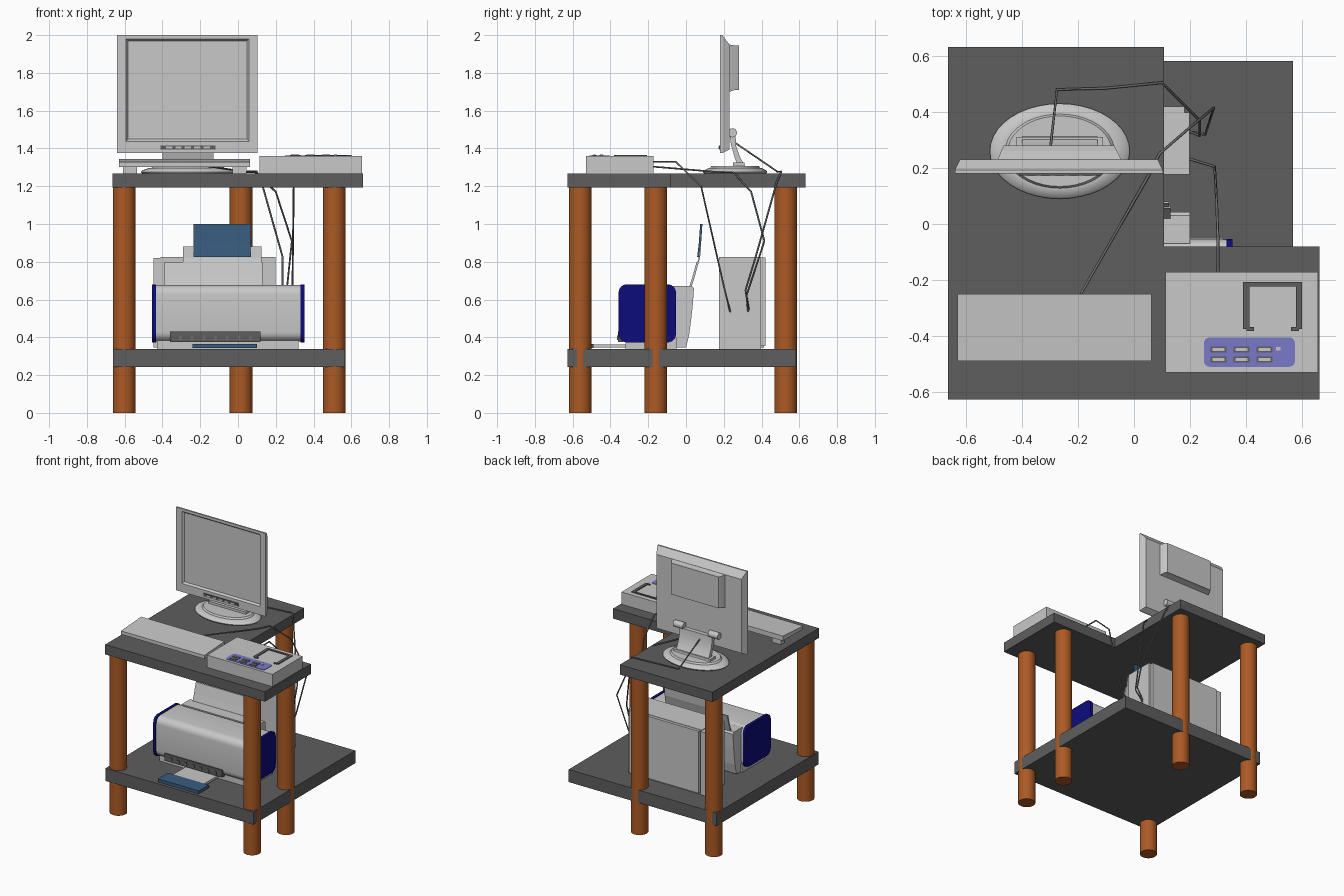
import bpy, bmesh, math
from mathutils import Vector

cube = bpy.data.objects.get("Cube")
if cube:
    bpy.data.objects.remove(cube, do_unlink=True)


def material(name, r, g, b):
    lin = [((c / 255 + 0.055) / 1.055) ** 2.4 if c > 10 else c / 255 / 12.92 for c in (r, g, b)]
    m = bpy.data.materials.new(name)
    m.use_nodes = True
    m.diffuse_color = (*lin, 1)
    m.node_tree.nodes["Principled BSDF"].inputs["Base Color"].default_value = (*lin, 1)
    return m


GREY = material("light grey", 200, 200, 200)
DARK = material("dark grey", 94, 94, 94)
WOOD = material("orange wood", 172, 90, 36)
NAVY = material("navy blue", 12, 12, 124)
STEEL = material("steel blue", 56, 92, 126)
LILAC = material("lilac", 122, 122, 200)
CABLE = material("cable grey", 110, 110, 110)


def finish(name, bm, mat, smooth=False):
    bmesh.ops.recalc_face_normals(bm, faces=bm.faces)
    me = bpy.data.meshes.new(name)
    bm.to_mesh(me)
    bm.free()
    ob = bpy.data.objects.new(name, me)
    me.materials.append(mat)
    bpy.context.collection.objects.link(ob)
    if smooth:
        bpy.ops.object.select_all(action='DESELECT')
        ob.select_set(True)
        bpy.context.view_layer.objects.active = ob
        bpy.ops.object.shade_smooth_by_angle(angle=math.radians(35))
    return ob


def loft(name, loops, mat, smooth=False):
    """Skin a list of equal-length point loops and cap both ends."""
    bm = bmesh.new()
    rings = [[bm.verts.new(p) for p in loop] for loop in loops]
    n = len(rings[0])
    for a, b in zip(rings, rings[1:]):
        for i in range(n):
            j = (i + 1) % n
            bm.faces.new((a[i], a[j], b[j], b[i]))
    bm.faces.new(rings[0])
    bm.faces.new(rings[-1])
    return finish(name, bm, mat, smooth)


def box(name, x, y, z, mat):
    return loft(name, [[(x[0], y[0], h), (x[1], y[0], h), (x[1], y[1], h), (x[0], y[1], h)] for h in z], mat)


def rect_xz(x0, x1, z0, z1, y):
    return [(x0, y, z0), (x1, y, z0), (x1, y, z1), (x0, y, z1)]


def prism(name, yz, x0, x1, mat, smooth=False):
    return loft(name, [[(x, y, z) for y, z in yz] for x in (x0, x1)], mat, smooth)


def round_rect(y0, y1, z0, z1, r, n=6):
    pts = []
    for k, (cy, cz) in enumerate(((y1 - r, z1 - r), (y0 + r, z1 - r), (y0 + r, z0 + r), (y1 - r, z0 + r))):
        for i in range(n + 1):
            a = math.pi / 2 * (k + i / n)
            pts.append((cy + r * math.cos(a), cz + r * math.sin(a)))
    return pts


def ellipse(cx, cy, rx, ry, z, n=40):
    return [(cx + rx * math.cos(2 * math.pi * i / n), cy + ry * math.sin(2 * math.pi * i / n), z) for i in range(n)]


def cable(name, pts, r=0.005):
    cu = bpy.data.curves.new(name, 'CURVE')
    cu.dimensions = '3D'
    cu.bevel_depth = r
    cu.bevel_resolution = 1
    cu.use_fill_caps = True
    sp = cu.splines.new('POLY')
    sp.points.add(len(pts) - 1)
    for p, co in zip(sp.points, pts):
        p.co = (*co, 1)
    cu.materials.append(CABLE)
    bpy.context.collection.objects.link(bpy.data.objects.new(name, cu))


# Table: two-piece top, shelf and five round legs
box("desk_top_left", (-0.665, 0.107), (-0.627, 0.633), (1.194, 1.268), DARK)
box("desk_top_right", (0.107, 0.663), (-0.627, -0.08), (1.194, 1.268), DARK)
box("lower_shelf", (-0.663, 0.567), (-0.627, 0.583), (0.244, 0.339), DARK)
for i, (x, y) in enumerate(((-0.602, -0.56), (0.51, -0.56), (0.51, -0.16), (0.016, 0.528), (-0.602, 0.528))):
    loft(f"leg_{i + 1}", [ellipse(x, y, 0.06, 0.06, z, 32) for z in (0, 1.2)], WOOD, True)

# Monitor: recessed screen, bevelled shell and rear housing
loft("monitor_shell", [rect_xz(-0.582, 0.047, 1.449, 1.969, 0.194),
                       rect_xz(-0.593, 0.058, 1.438, 1.98, 0.18),
                       rect_xz(-0.64, 0.103, 1.375, 2.0, 0.18),
                       rect_xz(-0.64, 0.103, 1.375, 2.0, 0.192),
                       rect_xz(-0.622, 0.085, 1.395, 1.95, 0.23)], GREY)
loft("monitor_rear_housing", [rect_xz(-0.487, -0.045, 1.70, 1.95, 0.228),
                              rect_xz(-0.475, -0.06, 1.71, 1.945, 0.26),
                              rect_xz(-0.465, -0.07, 1.71, 1.945, 0.28)], GREY)
box("monitor_button_strip", (-0.41, -0.12), (0.174, 0.182), (1.394, 1.416), DARK)
for i in range(5):
    x = -0.365 + i * 0.05
    box(f"monitor_button_{i + 1}", (x - 0.017, x + 0.017), (0.171, 0.176), (1.399, 1.411), GREY)

# Monitor stand: hinge knobs, curved neck, oval foot
for side, x in (("right", -0.41), ("left", -0.12)):
    loft(f"hinge_knob_{side}", [[(x + d, 0.246 + 0.024 * math.cos(a * math.pi / 10), 1.483 + 0.024 * math.sin(a * math.pi / 10))
                                 for a in range(20)] for d in (-0.04, 0.04)], GREY, True)
prism("stand_neck", [(0.232, 1.47), (0.262, 1.47), (0.266, 1.41), (0.288, 1.35), (0.32, 1.295),
                     (0.28, 1.295), (0.258, 1.35), (0.238, 1.42)], -0.40, -0.13, GREY, True)
box("stand_collar", (-0.42, -0.11), (0.25, 0.31), (1.30, 1.325), GREY)
loft("stand_foot", [ellipse(-0.265, 0.26, 0.25 * s, 0.17 * s, z)
                    for s, z in ((0.97, 1.268), (1, 1.276), (0.97, 1.284), (0.82, 1.296), (0.78, 1.296), (0.74, 1.308))],
     GREY, True)

# Keyboard on feet
prism("keyboard", [(-0.49, 1.302), (-0.25, 1.306), (-0.25, 1.343), (-0.49, 1.328)], -0.63, 0.063, GREY)
for side, x in (("right", -0.572), ("left", 0.008)):
    box(f"keyboard_foot_{side}", (x - 0.037, x + 0.037), (-0.30, -0.26), (1.268, 1.31), GREY)

# Telephone with handset cradle and key panel
box("telephone_body", (0.113, 0.657), (-0.53, -0.172), (1.268, 1.36), GREY)
panel = [(x, y) for x, y in round_rect(0.25, 0.575, -0.51, -0.405, 0.02, 4)]
loft("telephone_key_panel", [[(x, y, z) for x, y in panel] for z in (1.355, 1.363)], LILAC)
for i in range(3):
    for j in range(2):
        x, y = 0.302 + i * 0.082, -0.484 + j * 0.036
        box(f"key_rim_{i}_{j}", (x - 0.028, x + 0.028), (y - 0.011, y + 0.011), (1.36, 1.366), DARK)
        box(f"key_{i}_{j}", (x - 0.021, x + 0.021), (y - 0.006, y + 0.006), (1.362, 1.369), GREY)
box("telephone_lamp", (0.507, 0.523), (-0.452, -0.44), (1.36, 1.367), GREY)
box("cradle_back", (0.39, 0.60), (-0.223, -0.207), (1.358, 1.366), DARK)
for side, x in (("right", 0.401), ("left", 0.589)):
    box(f"cradle_arm_{side}", (x - 0.011, x + 0.011), (-0.375, -0.21), (1.358, 1.366), DARK)
    d = 0.014 if side == "right" else -0.014
    box(f"cradle_tip_{side}", (x + d - 0.014, x + d + 0.014), (-0.382, -0.368), (1.358, 1.366), DARK)

# Printer body, end caps, rear feeder
prism("printer_body", round_rect(-0.35, -0.055, 0.378, 0.676, 0.05), -0.442, 0.332, GREY, True)
for side, x in (("right", -0.455), ("left", 0.331)):
    prism(f"printer_cap_{side}", round_rect(-0.357, -0.053, 0.373, 0.681, 0.045), x, x + 0.02, NAVY, True)
box("printer_base", (-0.43, 0.32), (-0.32, -0.05), (0.339, 0.40), GREY)
prism("printer_rear", [(-0.07, 0.345), (0.0, 0.345), (0.018, 0.42), (0.035, 0.56), (0.042, 0.66),
                       (0.03, 0.672), (-0.07, 0.672)], -0.42, 0.2, GREY)


def sheet(name, yz, x0, x1, mat, t=0.007):
    prism(name, yz + [(y - t, z) for y, z in reversed(yz)], x0, x1, mat)


sheet("paper_guide", [(0.027, 0.66), (0.046, 0.72), (0.068, 0.80)], -0.39, 0.13, GREY, 0.012)
sheet("paper_support", [(0.062, 0.78), (0.074, 0.82), (0.08, 0.88)], -0.29, 0.125, GREY)
sheet("paper_support_extension", [(0.071, 0.825), (0.080, 0.90), (0.087, 1.0)], -0.235, 0.07, STEEL, 0.012)

# Printer outlet and tray
box("printer_outlet", (-0.36, 0.12), (-0.36, -0.33), (0.376, 0.43), DARK)
for i in range(7):
    x = -0.305 + i * 0.062
    box(f"outlet_roller_{i + 1}", (x - 0.008, x + 0.008), (-0.366, -0.355), (0.385, 0.41), CABLE)
box("output_tray", (-0.20, 0.06), (-0.50, -0.30), (0.345, 0.362), GREY)
box("output_tray_extension", (-0.24, 0.10), (-0.61, -0.49), (0.343, 0.366), STEEL)

# Computer case with front bezel and side panel
box("computer_case", (-0.41, 0.198), (0.176, 0.398), (0.339, 0.825), GREY)
box("computer_bezel", (-0.447, -0.41), (0.18, 0.412), (0.345, 0.82), GREY)
box("computer_side_panel", (-0.40, 0.18), (0.398, 0.42), (0.355, 0.822), GREY)

# Cables
cable("monitor_cable", [(-0.30, 0.26, 1.43), (-0.275, 0.48, 1.28), (-0.10, 0.485, 1.276), (0.10, 0.505, 1.278),
                        (0.125, 0.48, 1.22), (0.235, 0.37, 0.83), (0.235, 0.315, 0.65), (0.19, 0.335, 0.53)])
cable("keyboard_cable", [(-0.19, -0.25, 1.31), (0.05, 0.17, 1.275), (0.09, 0.25, 1.275), (0.20, 0.345, 1.17),
                         (0.285, 0.415, 0.91), (0.255, 0.32, 0.62), (0.19, 0.33, 0.53)])
cable("telephone_cable", [(0.30, -0.18, 1.33), (0.30, -0.055, 1.33), (0.295, 0.08, 1.20),
                          (0.288, 0.205, 0.65), (0.19, 0.235, 0.53)])
